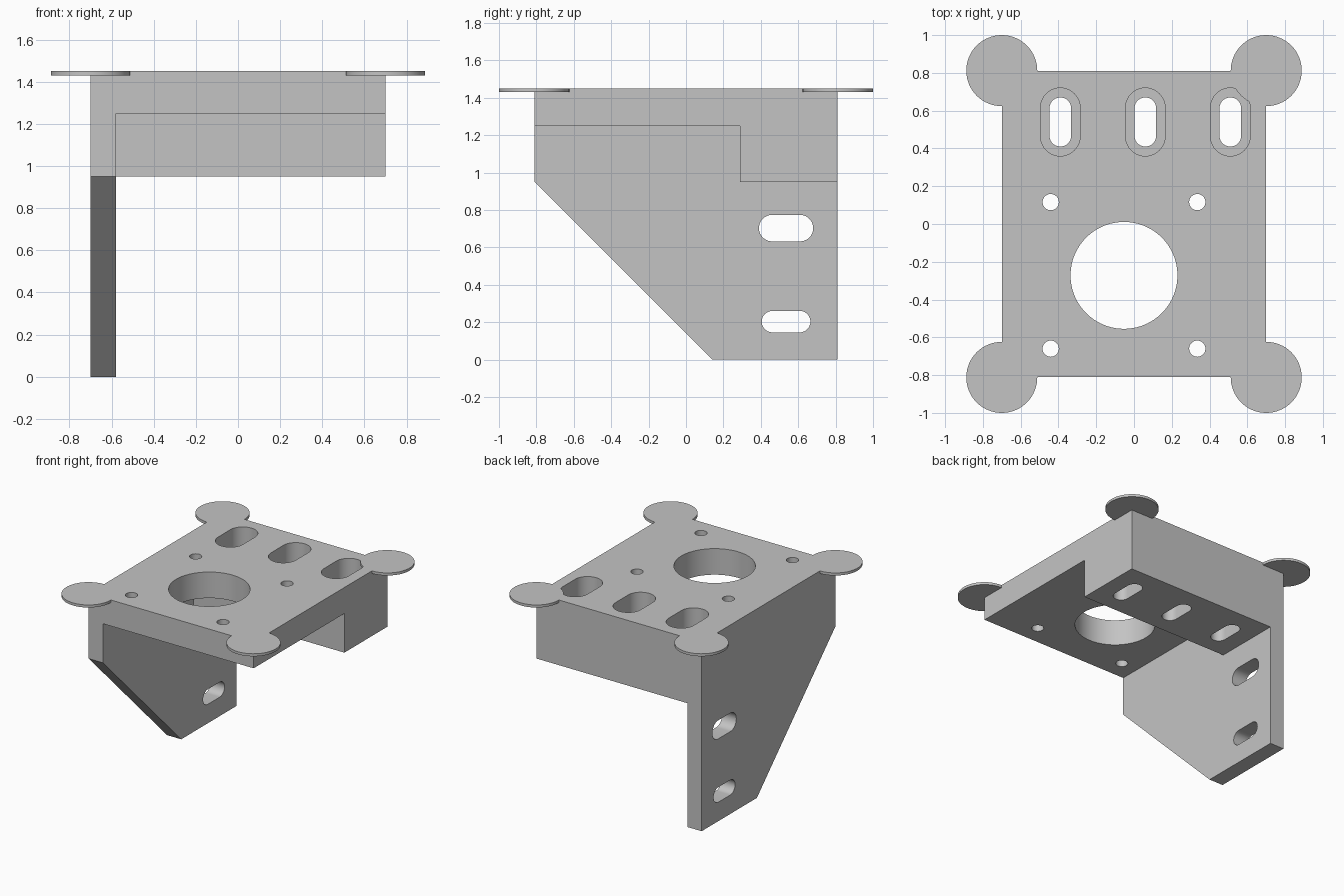
import bpy, bmesh, math
from mathutils import Matrix, Vector

cube = bpy.data.objects.get("Cube")
if cube:
    bpy.data.objects.remove(cube, do_unlink=True)

HX, HY, TOP = 0.70, 0.81, 1.45      # half width, half depth, top height
WALL = 0.12                         # side wall thickness

grey = bpy.data.materials.new("plain grey")
grey.use_nodes = True
grey.diffuse_color = (0.55, 0.55, 0.55, 1)
grey.node_tree.nodes["Principled BSDF"].inputs["Base Color"].default_value = (0.55, 0.55, 0.55, 1)

# Local profile axes mapped so that extrusion runs along +x
ALONG_X = Matrix(((0, 0, 1, 0), (1, 0, 0, 0), (0, 1, 0, 0), (0, 0, 0, 1)))


def prism(name, profile, low, high, matrix=Matrix()):
    """Extrude a closed 2D profile from low to high."""
    bm = bmesh.new()
    face = bm.faces.new([bm.verts.new((u, v, low)) for u, v in profile])
    new = bmesh.ops.extrude_face_region(bm, geom=[face])["geom"]
    verts = [g for g in new if isinstance(g, bmesh.types.BMVert)]
    bmesh.ops.translate(bm, verts=verts, vec=Vector((0, 0, high - low)))
    bm.transform(matrix)
    bmesh.ops.recalc_face_normals(bm, faces=bm.faces)
    mesh = bpy.data.meshes.new(name)
    bm.to_mesh(mesh)
    bm.free()
    mesh.materials.append(grey)
    obj = bpy.data.objects.new(name, mesh)
    bpy.context.collection.objects.link(obj)
    return obj


def circle(cx, cy, r, n=64):
    return [(cx + r * math.cos(math.tau * i / n), cy + r * math.sin(math.tau * i / n))
            for i in range(n)]


def slot(cx, cy, length, width, upright, n=20):
    """Rounded slot outline, long along v when upright, else along u."""
    r, half = width / 2, (length - width) / 2
    pts = []
    for end in (1, -1):
        for i in range(n + 1):
            a = math.pi * i / n
            u, v = end * r * math.cos(a), end * (half + r * math.sin(a))
            pts.append((cx + u, cy + v) if upright else (cx + v, cy - u))
    return pts


def combine(target, tool, operation):
    """Boolean the tool into the target, then discard the tool."""
    tool.hide_render = True
    mod = target.modifiers.new(tool.name, 'BOOLEAN')
    mod.operation, mod.solver, mod.object = operation, 'EXACT', tool
    bpy.context.view_layer.objects.active = target
    bpy.ops.object.modifier_apply(modifier=mod.name)
    bpy.data.objects.remove(tool, do_unlink=True)


# Top plate with the deeper block along the back
bracket = prism("mounting_bracket",
                [(-HY, 1.25), (0.29, 1.25), (0.29, 0.95), (HY, 0.95), (HY, TOP), (-HY, TOP)],
                -HX, HX, ALONG_X)

# Tapered side wall
wall = prism("side_wall", [(-HY, TOP), (-HY, 0.95), (0.14, 0), (HY, 0), (HY, TOP)],
             -HX, -HX + WALL, ALONG_X)
combine(bracket, wall, 'UNION')

# Large round opening and four screw holes around it
CX, CY, PITCH = -0.053, -0.272, 0.388
combine(bracket, prism("centre_hole", circle(CX, CY, 0.283, 96), 1, 2), 'DIFFERENCE')
for sx in (-1, 1):
    for sy in (-1, 1):
        hole = prism("screw_hole", circle(CX + sx * PITCH, CY + sy * PITCH, 0.043, 32), 0.8, 2)
        combine(bracket, hole, 'DIFFERENCE')

# Three stepped slots through the back block
for x in (-0.39, 0.06, 0.51):
    combine(bracket, prism("slot_recess", slot(x, 0.54, 0.36, 0.21, True), 1.07, 2), 'DIFFERENCE')
    combine(bracket, prism("slot_through", slot(x, 0.54, 0.26, 0.115, True), 0.8, 2), 'DIFFERENCE')

# Two slots through the side wall
for z, length, width in ((0.703, 0.29, 0.142), (0.203, 0.26, 0.115)):
    cutter = prism("wall_slot", slot(0.535, z, length, width, False), -1, -0.4, ALONG_X)
    combine(bracket, cutter, 'DIFFERENCE')

# Thin round pads on the corners
for sx in (-1, 1):
    for sy in (-1, 1):
        pad = prism("corner_pad", circle(sx * HX, sy * 0.812, 0.188), TOP - 0.02, TOP)
        combine(bracket, pad, 'UNION')

# Smooth curved walls, crisp edges
bpy.ops.object.select_all(action='DESELECT')
bracket.select_set(True)
bpy.context.view_layer.objects.active = bracket
bpy.ops.object.shade_smooth_by_angle(angle=math.radians(30))
